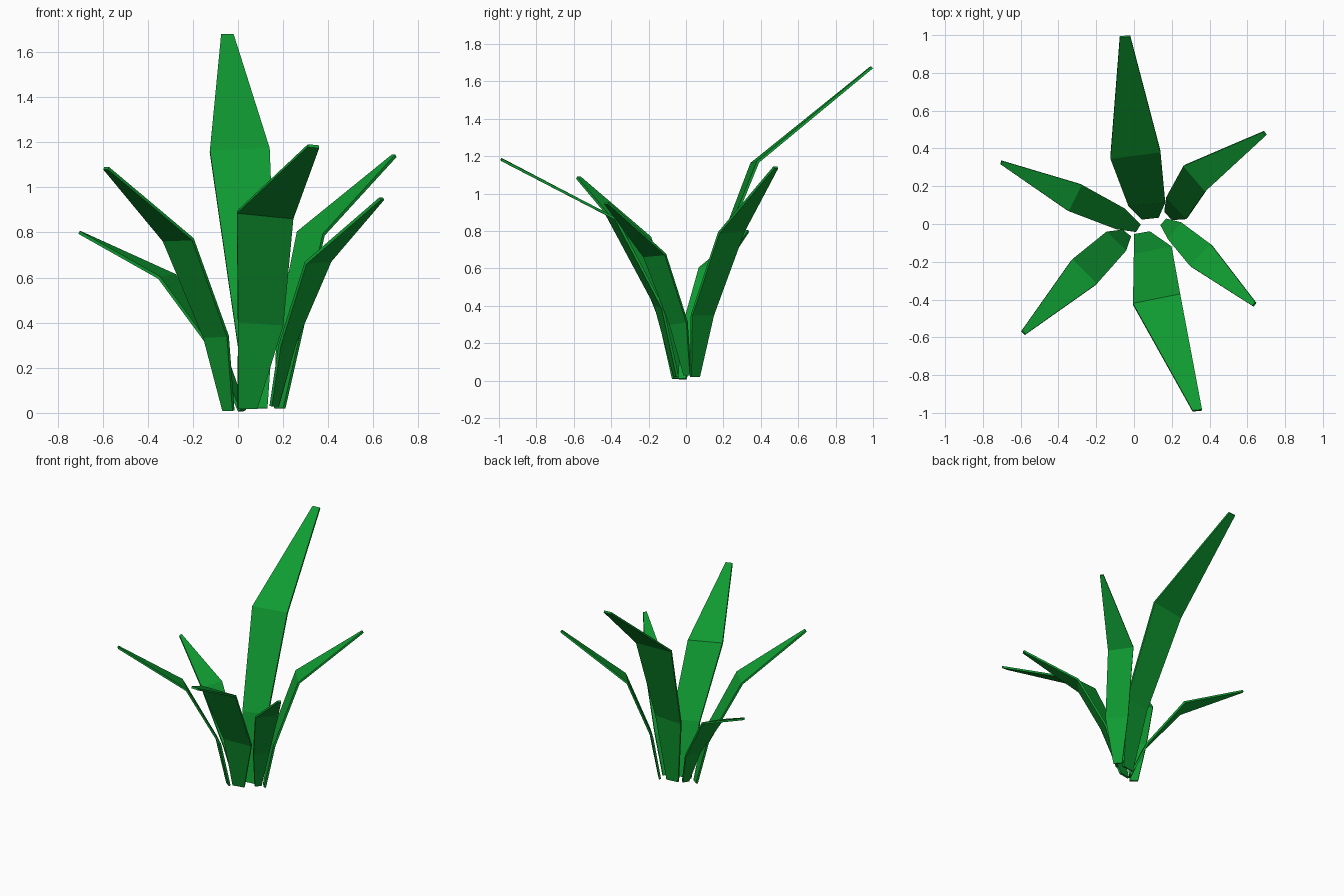
import bpy

# one flat leaf green
green = bpy.data.materials.new("leaf green")
green.diffuse_color = (0.005, 0.33, 0.032, 1)

# each leaf: left/right edge points at base, lower bend, upper bend, tip
LEAVES = {
    "back_tall_leaf": [((0.04, 0.03, 0.02), (0.13, 0.04, 0.02)),
                       ((-0.03, 0.10, 0.50), (0.165, 0.12, 0.52)),
                       ((-0.125, 0.35, 1.16), (0.14, 0.385, 1.17)),
                       ((-0.075, 0.99, 1.675), (-0.02, 0.995, 1.675))],
    "front_leaf": [((0.0, -0.06, 0.02), (0.085, -0.045, 0.02)),
                   ((0.0, -0.165, 0.405), (0.20, -0.125, 0.39)),
                   ((-0.005, -0.425, 0.89), (0.245, -0.375, 0.865)),
                   ((0.31, -0.99, 1.185), (0.36, -0.985, 1.18))],
    "back_right_leaf": [((0.165, 0.07, 0.02), (0.205, 0.025, 0.02)),
                        ((0.175, 0.145, 0.35), (0.28, 0.03, 0.35)),
                        ((0.265, 0.31, 0.80), (0.38, 0.175, 0.79)),
                        ((0.685, 0.49, 1.14), (0.70, 0.47, 1.14))],
    "front_right_leaf": [((0.145, -0.01, 0.03), (0.175, 0.025, 0.03)),
                         ((0.185, -0.085, 0.30), (0.255, 0.005, 0.315)),
                         ((0.30, -0.225, 0.665), (0.41, -0.11, 0.675)),
                         ((0.63, -0.435, 0.95), (0.645, -0.415, 0.95))],
    "front_left_leaf": [((-0.065, -0.035, 0.01), (-0.02, -0.07, 0.01)),
                        ((-0.15, -0.045, 0.335), (-0.045, -0.145, 0.34)),
                        ((-0.33, -0.19, 0.765), (-0.20, -0.32, 0.77)),
                        ((-0.595, -0.565, 1.085), (-0.575, -0.585, 1.085))],
    "back_left_leaf": [((0.03, 0.0, 0.01), (0.005, -0.04, 0.01)),
                       ((-0.055, 0.085, 0.26), (-0.10, -0.025, 0.26)),
                       ((-0.28, 0.21, 0.61), (-0.35, 0.07, 0.60)),
                       ((-0.70, 0.335, 0.80), (-0.705, 0.315, 0.80))],
}


def make_leaf(name, rungs, thickness=0.014):
    """Bent blade: a strip of flat quads given a little thickness."""
    verts = [p for pair in rungs for p in pair]
    faces = [(2 * i, 2 * i + 1, 2 * i + 3, 2 * i + 2) for i in range(len(rungs) - 1)]
    mesh = bpy.data.meshes.new(name)
    mesh.from_pydata(verts, [], faces)
    mesh.materials.append(green)
    leaf = bpy.data.objects.new(name, mesh)
    bpy.context.collection.objects.link(leaf)
    solid = leaf.modifiers.new("thickness", 'SOLIDIFY')
    solid.thickness = thickness
    solid.offset = 0


for leaf_name, leaf_rungs in LEAVES.items():
    make_leaf(leaf_name, leaf_rungs)
